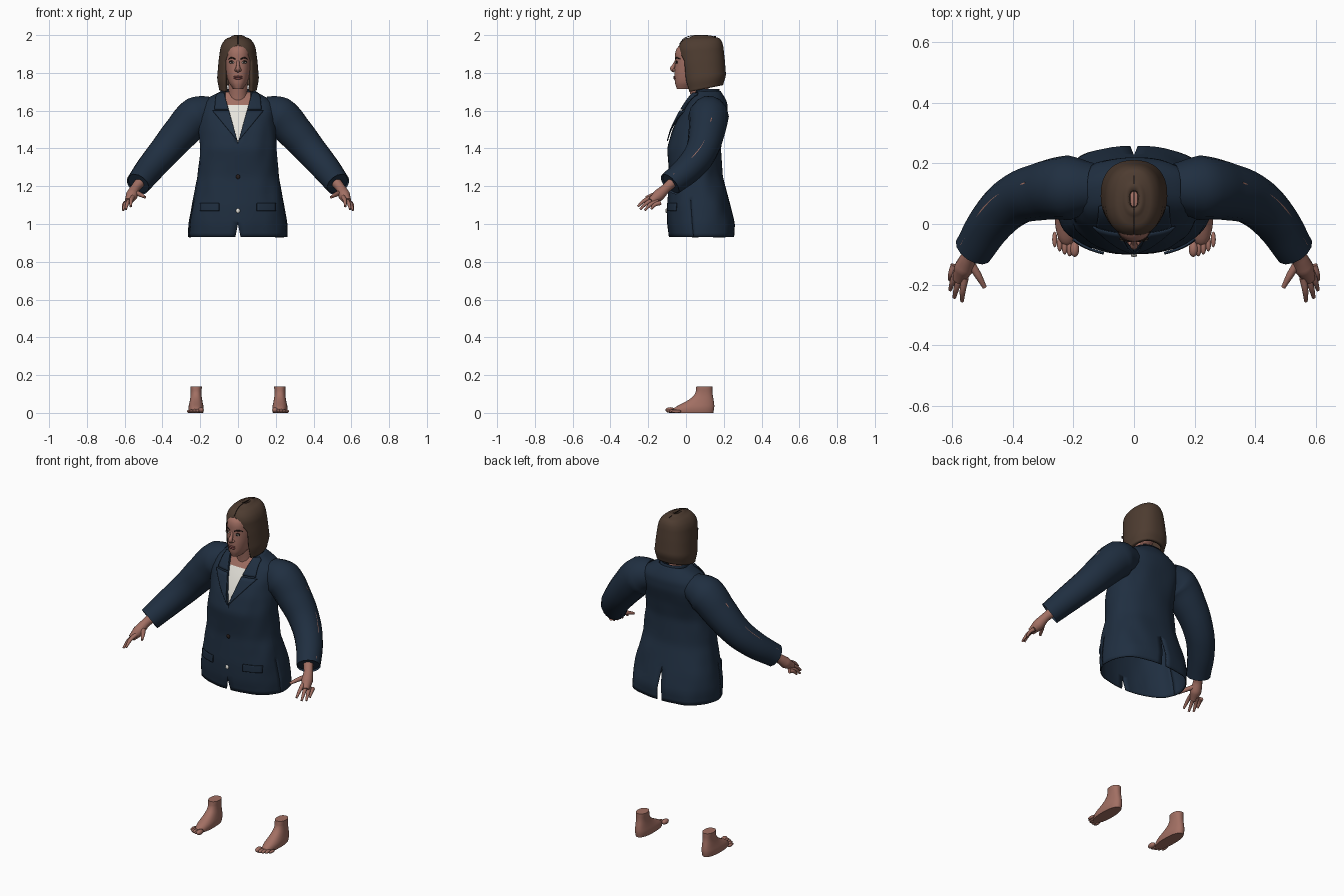
import bpy, bmesh, math
from mathutils import Vector, noise

if "Cube" in bpy.data.objects:
    bpy.data.objects.remove(bpy.data.objects["Cube"])


def material(name, r, g, b):
    m = bpy.data.materials.new(name)
    m.use_nodes = True
    m.diffuse_color = (r, g, b, 1)
    bsdf = m.node_tree.nodes["Principled BSDF"]
    bsdf.inputs["Base Color"].default_value = (r, g, b, 1)
    bsdf.inputs["Roughness"].default_value = 0.8
    return m


NAVY = material("navy cloth", 0.014, 0.028, 0.052)
SKIN = material("skin", 0.36, 0.16, 0.125)
HAIR = material("brown hair", 0.075, 0.045, 0.03)
DARK = material("dark brown", 0.02, 0.012, 0.01)
WHITE = material("white shirt", 0.8, 0.78, 0.72)
LIP = material("lips", 0.24, 0.075, 0.07)
POWER = 2.3


def sample(table, z, blur=0.012):
    """Blurred width, front y and back y of a section table at height z."""
    total = Vector((0, 0, 0))
    for q in (z - blur, z, z + blur):
        q = min(max(q, table[0][0]), table[-1][0])
        for lo, hi in zip(table, table[1:]):
            if q <= hi[0]:
                f = (q - lo[0]) / (hi[0] - lo[0])
                total += Vector(lo[1:]).lerp(Vector(hi[1:]), f)
                break
    return total / 3


def front_y(table, x, z):
    w, yf, yb = sample(table, z)
    r = min(abs(x) / w, 1)
    return (yf + yb) / 2 - (yb - yf) / 2 * (1 - r ** POWER) ** (1 / POWER)


def finish(name, bm, mat, thick=0, offset=-1, normals=True):
    if normals:
        bmesh.ops.recalc_face_normals(bm, faces=bm.faces)
    me = bpy.data.meshes.new(name)
    bm.to_mesh(me)
    bm.free()
    ob = bpy.data.objects.new(name, me)
    bpy.context.collection.objects.link(ob)
    me.materials.append(mat)
    if thick:
        mod = ob.modifiers.new("thickness", "SOLIDIFY")
        mod.thickness, mod.offset = thick, offset
    return ob


def shell(name, table, mat, rows=30, cols=24, gap=None, vent=None, slit=0,
          thick=0, wrinkle=0, lift=0, caps=False):
    """Mirrored oval loft with an optional front gap, back vent and side slit."""
    bm = bmesh.new()
    z0, z1 = table[0][0], table[-1][0]
    ts = sorted([c / cols for c in range(cols + 1)] + [0.435])
    for side in (1, -1):
        grid = []
        for r in range(rows + 1):
            k = r / rows
            z = z0 + (z1 - z0) * (math.sin(k * math.pi / 2) * 0.5 + k * 0.5)
            w, yf, yb = sample(table, z)

            def angle(x):
                return math.asin(min(x / w, 1) ** (POWER / 2))
            a0 = angle(gap(z)) if gap else 0
            a1 = math.pi - (angle(vent(z)) if vent else 0)
            line = []
            for t in ts:
                a = a0 + (a1 - a0) * t
                s, c = max(math.sin(a), 0) ** (2 / POWER), math.cos(a)
                y = -math.copysign(abs(c) ** (2 / POWER), c)
                p = Vector((side * w * s, (yf + yb) / 2 + y * (yb - yf) / 2, z))
                fold = noise.noise(Vector((p.x * 13, p.y * 13, z * 6)))
                out = Vector((side * s, y, 0))
                p += out * fold * wrinkle * s
                p.z += lift * (1 - k) * (1 + y) / 2
                line.append(bm.verts.new(p))
            grid.append(line)
        for lo, hi in zip(grid, grid[1:]):
            for i in range(len(ts) - 1):
                if not (lo[i].co.z < slit and ts[i + 1] == 0.435):
                    bm.faces.new((lo[i], lo[i + 1], hi[i + 1], hi[i]))
    bmesh.ops.remove_doubles(bm, verts=bm.verts, dist=0.0004)
    if caps:
        bmesh.ops.holes_fill(bm, edges=bm.edges, sides=0)
    return finish(name, bm, mat, thick)


def patch(name, table, mat, z0, z1, inner, outer, off, thick=0, sides=(1, -1)):
    """Panel that follows the front of a lofted part."""
    bm = bmesh.new()
    n = 8
    for side in sides:
        grid = []
        for r in range(n + 1):
            z = z0 + (z1 - z0) * r / n
            lim = sample(table, z)[0] * 0.93
            a, b = (max(-lim, min(lim, f(z))) for f in (inner, outer))
            xs = [side * (a + (b - a) * c / n) for c in range(n + 1)]
            grid.append([bm.verts.new((x, front_y(table, x, z) + off, z)) for x in xs])
        for lo, hi in zip(grid, grid[1:]):
            for i in range(n):
                f = (lo[i], lo[i + 1], hi[i + 1], hi[i])
                bm.faces.new(f if side > 0 else f[::-1])
    return finish(name, bm, mat, thick, 0, False)


def tube(name, points, mat, caps=True, side=1):
    """Tapered tube through (x, y, z, radius) points."""
    cu = bpy.data.curves.new(name, "CURVE")
    cu.dimensions, cu.bevel_depth, cu.bevel_resolution = "3D", 1, 5
    cu.use_fill_caps, cu.resolution_u = caps, 6
    sp = cu.splines.new("BEZIER")
    sp.bezier_points.add(len(points) - 1)
    for bp, (x, y, z, r) in zip(sp.bezier_points, points):
        bp.co, bp.radius = (side * x, y, z), r
        bp.handle_left_type = bp.handle_right_type = "AUTO"
    ob = bpy.data.objects.new(name, cu)
    bpy.context.collection.objects.link(ob)
    cu.materials.append(mat)
    bpy.ops.object.select_all(action="DESELECT")
    bpy.context.view_layer.objects.active = ob
    ob.select_set(True)
    bpy.ops.object.convert(target="MESH")


def blob(name, loc, size, mat):
    bm = bmesh.new()
    bmesh.ops.create_uvsphere(bm, u_segments=16, v_segments=10, radius=1)
    bmesh.ops.scale(bm, vec=size, verts=bm.verts)
    bmesh.ops.translate(bm, vec=loc, verts=bm.verts)
    return finish(name, bm, mat)


# Section tables: height, half width, front y, back y
TORSO = [(0.93, 0.265, -0.09, 0.255), (1.0, 0.265, -0.1, 0.26), (1.1, 0.25, -0.1, 0.235),
         (1.25, 0.21, -0.088, 0.195), (1.4, 0.2, -0.1, 0.185), (1.5, 0.205, -0.072, 0.2),
         (1.58, 0.205, -0.035, 0.22), (1.64, 0.19, 0.0, 0.22), (1.68, 0.14, 0.025, 0.2),
         (1.705, 0.08, 0.035, 0.18)]
HEAD = [(1.715, 0.02, -0.045, 0.03), (1.73, 0.04, -0.056, 0.08), (1.76, 0.054, -0.06, 0.12),
        (1.8, 0.064, -0.062, 0.15), (1.85, 0.07, -0.058, 0.16), (1.91, 0.07, -0.058, 0.17),
        (1.94, 0.06, -0.045, 0.16), (1.96, 0.045, -0.01, 0.14), (1.98, 0.015, 0.03, 0.1)]
LOCKS = [(1.695, 0.1, -0.005, 0.195), (1.75, 0.111, -0.02, 0.212), (1.85, 0.103, -0.035, 0.205),
         (1.93, 0.093, -0.042, 0.197), (1.965, 0.077, -0.028, 0.188), (1.988, 0.052, 0.0, 0.17),
         (1.997, 0.03, 0.03, 0.14), (2.0, 0.001, 0.079, 0.081)]
FOOT = [(0, 0.036, -0.07, 0.143), (0.02, 0.043, -0.078, 0.15), (0.045, 0.037, -0.03, 0.15),
        (0.07, 0.032, 0.02, 0.146), (0.1, 0.028, 0.05, 0.14), (0.14, 0.031, 0.055, 0.14)]
NECK = [(1.66, 0.092, 0.01, 0.19), (1.715, 0.08, 0.025, 0.175)]


def neckline(z):
    return max(0, 0.28 * (z - 1.43), 0.2 * (1.0 - z))


# Jacket body with open front, back vent and side slits
shell("jacket_body", TORSO, NAVY, 44, 30, gap=neckline, slit=1.12, thick=0.006,
      wrinkle=0.012, vent=lambda z: max(0, min(0.016, 0.1 * (1.13 - z))))
shell("collar_stand", NECK, NAVY, 6, gap=lambda z: 0.07, thick=0.006)
patch("lapels", TORSO, NAVY, 1.44, 1.6, neckline,
      lambda z: neckline(z) + 0.55 * (z - 1.44), -0.01, 0.006)
patch("collar_leaves", TORSO, NAVY, 1.607, 1.695, neckline,
      lambda z: neckline(z) + 0.075 - 0.4 * (z - 1.607), -0.01, 0.006)
patch("pocket_flaps", TORSO, NAVY, 1.07, 1.11, lambda z: 0.1, lambda z: 0.2, -0.006, 0.008)
for name, z, mat in (("upper_button", 1.25, DARK), ("lower_button", 1.07, WHITE)):
    blob(name, (0, front_y(TORSO, 0, z) - 0.004, z), (0.011, 0.005, 0.012), mat)

# Shirt and bare chest seen in the neckline
patch("shirt", TORSO, WHITE, 1.4, 1.63, lambda z: -neckline(z) - 0.02,
      lambda z: neckline(z) + 0.02, 0.012, sides=(1,))
patch("chest", TORSO, SKIN, 1.61, 1.7, lambda z: -neckline(z) - 0.02,
      lambda z: neckline(z) + 0.02, 0.016, sides=(1,))
tube("neck", [(0, 0.09, 1.58, 0.06), (0, 0.075, 1.68, 0.052), (0, 0.06, 1.77, 0.05)], SKIN)

# Head and hair
shell("head", HEAD, SKIN, 30, caps=True)
shell("hair", LOCKS, HAIR, 40, 28, thick=0.022, lift=0.04,
      gap=lambda z: 0.072 if z < 1.86 else 0.072 * max(0, (1.945 - z) / 0.085) ** 0.6)
tube("hair_parting", [(0, -0.034, 1.955, 0.002), (0, -0.005, 1.985, 0.002),
                      (0, 0.08, 1.9985, 0.002), (0, 0.16, 1.992, 0.002)], DARK)

# Face details
tube("nose", [(0, -0.052, 1.865, 0.007), (0, -0.064, 1.84, 0.009),
              (0, -0.072, 1.822, 0.013), (0, -0.06, 1.808, 0.009)], SKIN)
for name, z, h in (("upper_lip", 1.78, 0.005), ("lower_lip", 1.771, 0.006)):
    blob(name, (0, front_y(HEAD, 0, z) + 0.001, z), (0.023, 0.007, h), LIP)
for side, word in ((1, "left"), (-1, "right")):
    x, y = side * 0.032, front_y(HEAD, 0.032, 1.855)
    blob(word + "_nostril", (side * 0.012, -0.062, 1.815), (0.008, 0.01, 0.007), SKIN)
    blob(word + "_eyelid", (x, y + 0.001, 1.857), (0.017, 0.006, 0.008), DARK)
    blob(word + "_eye", (x, y - 0.002, 1.855), (0.013, 0.006, 0.005), WHITE)
    blob(word + "_iris", (x, y - 0.006, 1.856), (0.005, 0.003, 0.005), DARK)
    tube(word + "_brow", [(a, front_y(HEAD, a, z), z, r) for a, z, r in
         ((0.014, 1.873, 0.003), (0.034, 1.88, 0.004), (0.052, 1.872, 0.002))], DARK, True, side)

# Arms, hands and feet
SLEEVE = [(0.13, 0.12, 1.6, 0.08), (0.215, 0.12, 1.572, 0.107), (0.3, 0.11, 1.487, 0.097),
          (0.39, 0.08, 1.382, 0.085), (0.46, 0.02, 1.3, 0.077), (0.53, -0.085, 1.21, 0.066)]
OUT = Vector((0.6, 0.25, 0.75)).normalized()
SEAM = [(*(Vector(p[:3]) + OUT * (p[3] - 0.001)), 0.005) for p in SLEEVE[2:]]
TIPS = [(0.568, -0.255, 1.093), (0.594, -0.243, 1.078), (0.608, -0.218, 1.072), (0.608, -0.185, 1.08)]
for side, word in ((1, "left"), (-1, "right")):
    tube(word + "_sleeve", SLEEVE, NAVY, False, side)
    tube(word + "_cuff_lining", [(0.51, -0.055, 1.235, 0.062), (0.525, -0.078, 1.216, 0.062)],
         NAVY, True, side)
    tube(word + "_sleeve_gap", SEAM, SKIN, True, side)
    tube(word + "_hand", [(0.5, -0.05, 1.24, 0.03), (0.543, -0.105, 1.19, 0.025),
                          (0.562, -0.145, 1.152, 0.032), (0.58, -0.185, 1.12, 0.02)], SKIN, True, side)
    for i, tip in enumerate(TIPS):
        root = Vector((0.558 + 0.012 * i, -0.178 + 0.014 * i, 1.142 - 0.01 * i))
        mid = root.lerp(Vector(tip), 0.5) + Vector((0.003, -0.004, 0.006))
        tube(f"{word}_finger_{i + 1}", [(*root, 0.012), (*mid, 0.01), (*tip, 0.006)], SKIN, True, side)
    tube(word + "_thumb", [(0.54, -0.13, 1.165, 0.014), (0.515, -0.17, 1.155, 0.012),
                           (0.493, -0.21, 1.142, 0.007)], SKIN, True, side)
    foot = shell(word + "_foot", FOOT, SKIN, 20, caps=True)
    foot.location.x = side * 0.222
    for i in range(5):
        r = 0.015 if i == 0 else 0.0115 - 0.0008 * i
        blob(f"{word}_toe_{i + 1}", (side * (0.196 + 0.0165 * i), -0.083 + 0.002 * i * i, r),
             (r, 0.026, r), SKIN)

# Smooth shading on every part
bpy.ops.object.select_all(action="DESELECT")
for ob in bpy.context.collection.objects:
    if ob.type == "MESH":
        ob.select_set(True)
        bpy.context.view_layer.objects.active = ob
bpy.ops.object.shade_smooth_by_angle(angle=math.radians(45))
